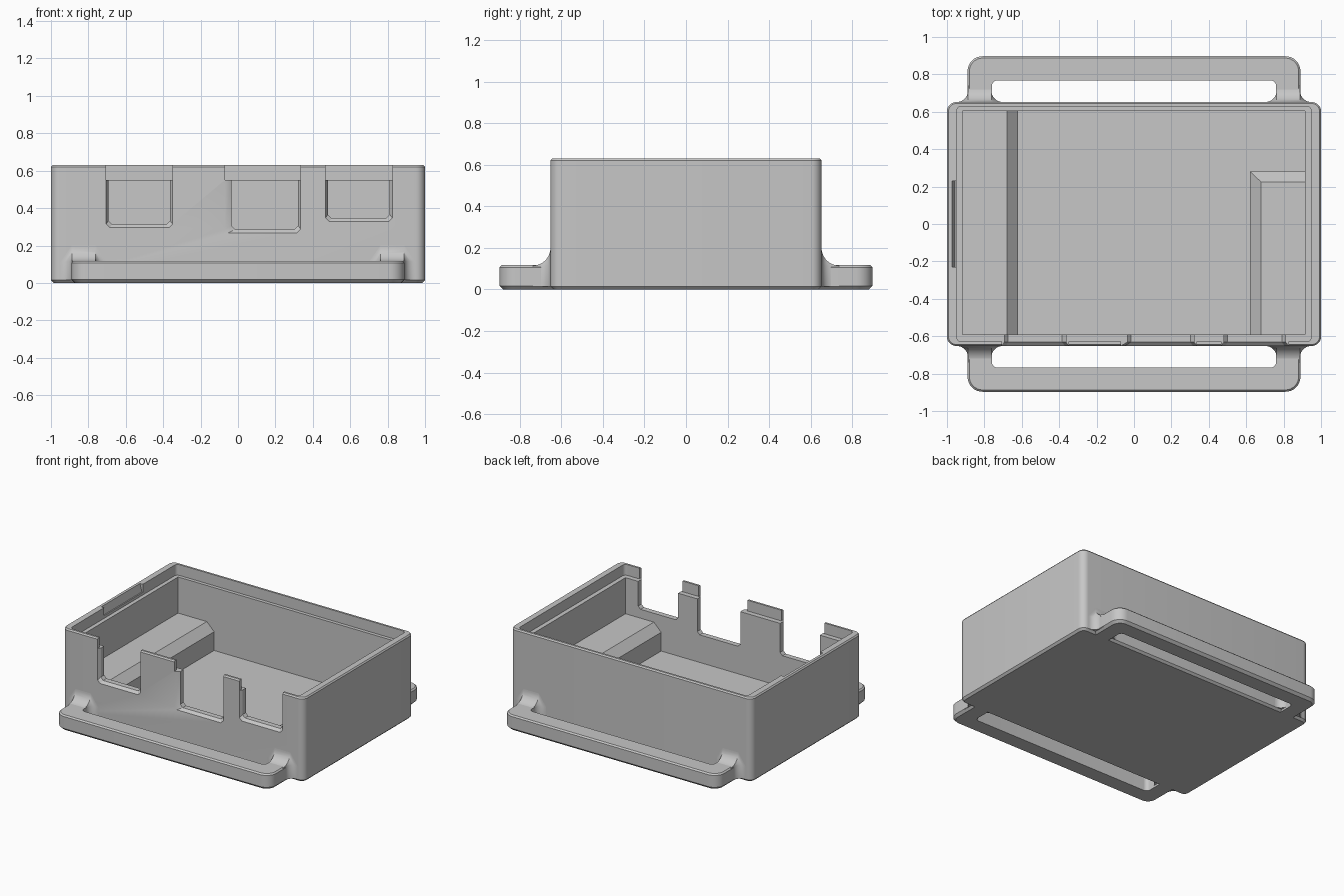
import bpy
import bmesh
from math import sin, cos, pi, sqrt

if "Cube" in bpy.data.objects:
    bpy.data.objects.remove(bpy.data.objects["Cube"])

GREY = (0.57, 0.57, 0.57, 1)
grey = bpy.data.materials.new("matte_grey")
grey.diffuse_color = GREY
grey.use_nodes = True
for node in grey.node_tree.nodes:
    if node.type == 'BSDF_PRINCIPLED':
        node.inputs["Base Color"].default_value = GREY


def loft(name, rings):
    """Closed solid through rings with equal point counts."""
    bm = bmesh.new()
    rows = [[bm.verts.new(p) for p in ring] for ring in rings]
    n = len(rows[0])
    for a, b in zip(rows, rows[1:]):
        for i in range(n):
            j = (i + 1) % n
            bm.faces.new((a[i], a[j], b[j], b[i]))
    bm.faces.new(rows[0])
    bm.faces.new(rows[-1])
    bmesh.ops.recalc_face_normals(bm, faces=bm.faces)
    mesh = bpy.data.meshes.new(name)
    bm.to_mesh(mesh)
    bm.free()
    obj = bpy.data.objects.new(name, mesh)
    bpy.context.scene.collection.objects.link(obj)
    return obj


def rounded(x, y0, y1, z, r_low, r_high, inset=0, steps=8):
    """Rounded rectangle from -x to x and y0 to y1, at height z."""
    x, y0, y1 = x - inset, y0 + inset, y1 - inset
    r_low, r_high = max(r_low - inset, .002), max(r_high - inset, .002)
    corners = [(x - r_high, y1 - r_high, r_high), (r_high - x, y1 - r_high, r_high),
               (r_low - x, y0 + r_low, r_low), (x - r_low, y0 + r_low, r_low)]
    ring = []
    for k, (cx, cy, r) in enumerate(corners):
        for i in range(steps + 1):
            a = (k + i / steps) * pi / 2
            ring.append((cx + r * cos(a), cy + r * sin(a), z))
    return ring


def finish(obj, cutters=(), mirror=None):
    """Cut, mirror, bake the modifiers, colour and shade."""
    for c in cutters:
        c.hide_render = True
        m = obj.modifiers.new("cut", 'BOOLEAN')
        m.operation = 'DIFFERENCE'
        m.solver = 'EXACT'
        m.object = c
    if mirror:
        m = obj.modifiers.new("mirror", 'MIRROR')
        m.use_axis = mirror
        m.use_mirror_merge = False
    bpy.context.view_layer.update()
    dg = bpy.context.evaluated_depsgraph_get()
    mesh = bpy.data.meshes.new_from_object(obj.evaluated_get(dg))
    obj.modifiers.clear()
    obj.data = mesh
    for c in cutters:
        bpy.data.objects.remove(c)
    mesh.materials.clear()
    mesh.materials.append(grey)
    for p in mesh.polygons:
        p.material_index = 0
    bpy.ops.object.select_all(action='DESELECT')
    obj.select_set(True)
    bpy.context.view_layer.objects.active = obj
    bpy.ops.object.shade_smooth_by_angle()


WALL, TOP, LEDGE, FLOOR = .652, .63, .55, .08

# Case shell with chamfered rims
case = loft("case", [rounded(1, -WALL, WALL, z, .05, .05, inset)
                     for inset, z in ((.015, 0), (0, .015), (0, TOP - .01), (.008, TOP))])

# Cavity, lid recess and sloping catch groove
cuts = [loft("cavity", [[(-.918, -.592, z), (.915, -.592, z), (.915, .603, z), (-.918, .603, z)]
                        for z in (FLOOR, .8)]),
        loft("lid_recess", [rounded(.948, -.629, .629, z, .025, .025) for z in (LEDGE, .8)]),
        loft("catch_groove", [
            [(x, y, z) for x, z in ((-.973, .8), (-.973, .635), (-.957, .57), (-.9, .57), (-.9, .8))]
            for y in (-.23, .23)])]


# Front port notches, chamfered on the outside below the lid ledge
def notch_ring(y, x0, x1, z, left=0, right=0, c=.02):
    a, b = x0 + left, x1 - right
    return [(x, y, h) for x, h in (
        (x0, .8), (x0, LEDGE + .001), (a, LEDGE), (a, z + c), (a + c, z),
        (b - c, z), (b, z + c), (b, LEDGE), (x1, LEDGE + .001), (x1, .8))]


for x0, x1, z, left in ((-.705, -.35, .295, .012), (-.07, .335, .268, .035),
                        (.468, .825, .328, .012)):
    outer = (x0, x1, z)
    inner = (x0, x1, z + .018, left, .014)
    cuts.append(loft("notch", [
        notch_ring(-.75, *outer), notch_ring(-WALL, *outer),
        notch_ring(-.632, *inner), notch_ring(-.55, *inner)]))
finish(case, cuts)

# Raised inner ledges with chamfered edges
long_ledge = loft("long_inner_ledge", [
    [(x, y, z) for x, z in ((-.94, .05), (-.62, .05), (-.62, .22), (-.68, .28), (-.94, .28))]
    for y in (-.61, .62)])
finish(long_ledge)
short_ledge = loft("short_inner_ledge", [
    [(x, -.61, z), (.94, -.61, z), (.94, y, z), (x, y, z)]
    for x, y, z in ((.62, .282, .05), (.62, .282, .22), (.68, .224, .28))])
finish(short_ledge)

# Strap loops, front and back
loops = loft("strap_loops", [rounded(.89, .615, .897, z, .002, .08, inset)
                             for inset, z in ((.018, 0), (0, .018), (0, .107), (.01, .117))])
slot = loft("slot", [rounded(.76, .5, .768, z, .002, .03) for z in (-.1, .3)])
finish(loops, [slot], (False, True, False))

# Curved webs joining the loops to the case, their flared sides sloping down
R, FLARE, SHOULDER = .085, .06, .115
rows = [(.625, .2, FLARE)]
for i in range(13):
    a = i / 12 * pi / 2
    d = R - R * cos(a)
    gap = max(FLARE - d, 0)
    rows.append((WALL + d, .2 - R * sin(a), FLARE - sqrt(FLARE ** 2 - gap ** 2)))
webs = loft("loop_webs", [
    [(.762 - f, y, .015), (.888 + f, y, .015), (.888 + f, y, SHOULDER - .001),
     (.888, y, z), (.762, y, z), (.762 - f, y, SHOULDER - .001)]
    for y, z, f in rows])
finish(webs, mirror=(True, True, False))
